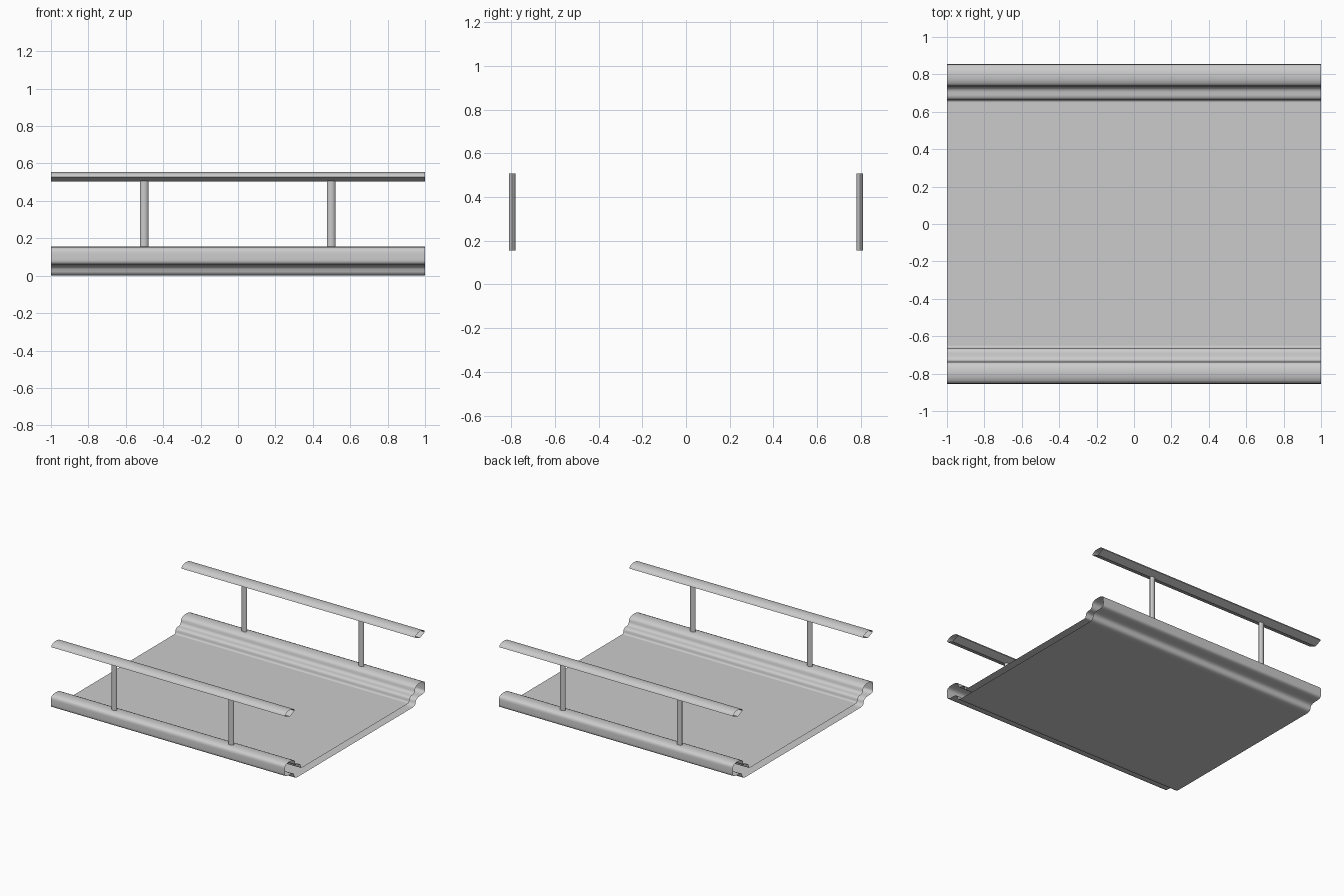
import bpy, bmesh, math

if "Cube" in bpy.data.objects:
    bpy.data.objects.remove(bpy.data.objects["Cube"])


def chaikin(pts, n=2):
    """Round an open polyline, keeping its end points."""
    for _ in range(n):
        out = [pts[0]]
        for (a, b), (c, d) in zip(pts, pts[1:]):
            out.append((a * .75 + c * .25, b * .75 + d * .25))
            out.append((a * .25 + c * .75, b * .25 + d * .75))
        out.append(pts[-1])
        pts = out
    return pts


def sweep(name, profile, angle):
    """Open-ended tube: closed (y, z) profile run along x from -1 to 1."""
    bm = bmesh.new()
    rings = [[bm.verts.new((x, y, z)) for y, z in profile] for x in (-1, 1)]
    n = len(profile)
    for i in range(n):
        j = (i + 1) % n
        bm.faces.new((rings[0][i], rings[0][j], rings[1][j], rings[1][i]))
    bmesh.ops.recalc_face_normals(bm, faces=bm.faces)
    # outward check: the topmost face must point up
    top = max(bm.faces, key=lambda f: f.calc_center_median().z)
    if top.normal.z < 0:
        bmesh.ops.reverse_faces(bm, faces=bm.faces)
    me = bpy.data.meshes.new(name)
    bm.to_mesh(me)
    bm.free()
    ob = bpy.data.objects.new(name, me)
    bpy.context.collection.objects.link(ob)
    bpy.ops.object.select_all(action='DESELECT')
    ob.select_set(True)
    bpy.context.view_layer.objects.active = ob
    bpy.ops.object.shade_smooth_by_angle(angle=math.radians(angle))
    return ob


# Deck with stepped curbs: hollow section, one half rounded then mirrored
upper_and_outer = chaikin([
    (.64, .052), (.663, .052), (.667, .095), (.73, .095), (.735, .155),
    (.852, .157), (.856, .10), (.854, .056), (.745, .056), (.738, .0), (.66, .0)])
half = upper_and_outer
deck_profile = half + [(-y, z) for y, z in reversed(half)]
sweep("deck_and_curbs", deck_profile, 50)

# Handrails: V-shaped underside and rounded top
RAIL_Y = .795
arc = [(.058 * math.cos(math.pi * i / 8), .527 + .028 * math.sin(math.pi * i / 8))
       for i in range(9)]
rail_profile = arc + [(0, .504)]
for side, label in ((-1, "front"), (1, "back")):
    sweep(label + "_handrail", [(side * RAIL_Y + y, z) for y, z in rail_profile], 35)

    # Posts under each rail
    for x in (-.502, .498):
        bpy.ops.mesh.primitive_cylinder_add(
            vertices=8, radius=1, depth=1, end_fill_type='NOTHING',
            location=(x, side * RAIL_Y, .331), rotation=(0, 0, 0))
        post = bpy.context.object
        post.name = label + "_post"
        post.scale = (.0225, .015, .352)
        bpy.ops.object.transform_apply(location=False, rotation=False, scale=True)
        bpy.ops.object.shade_smooth_by_angle(angle=math.radians(50))
